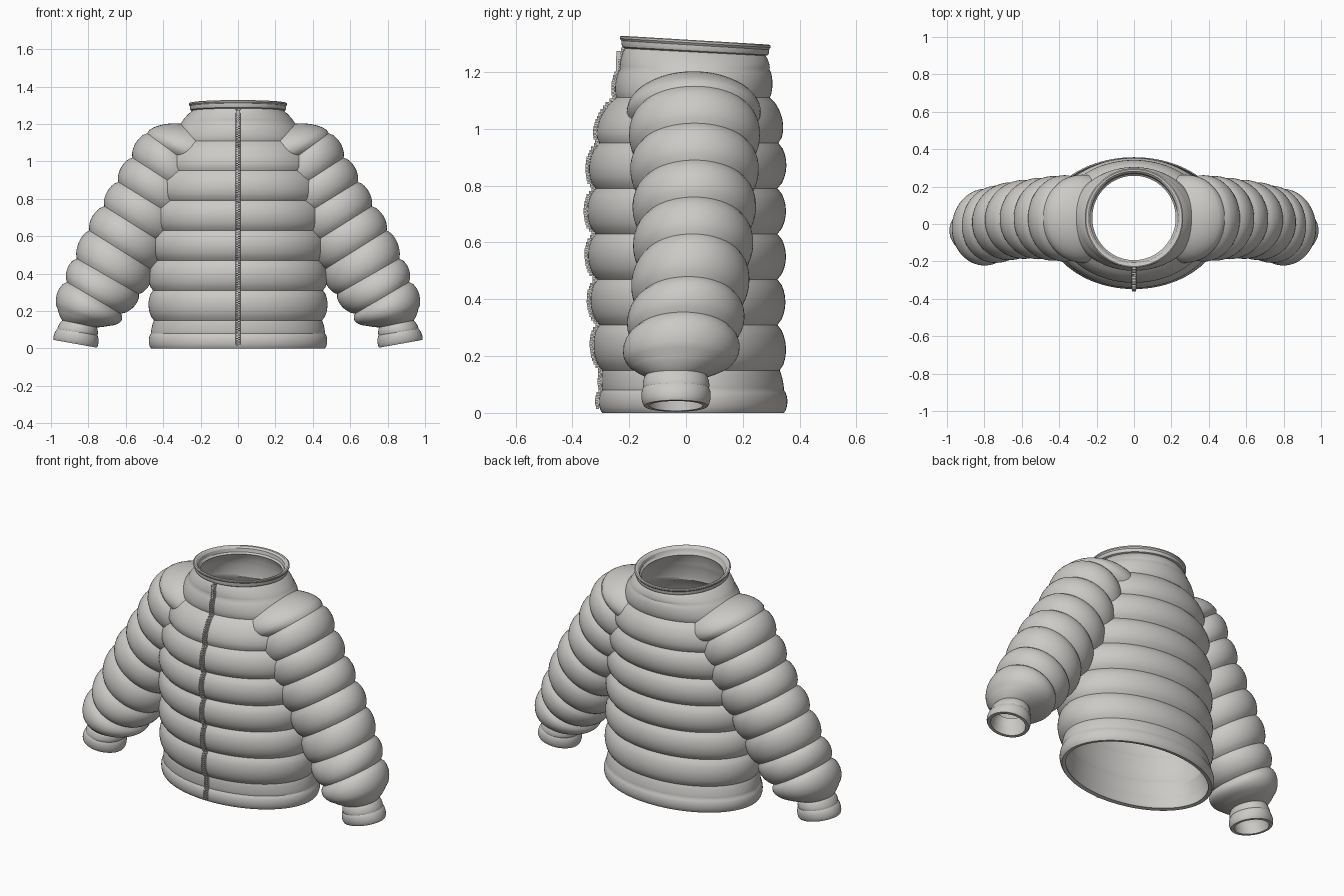
import bpy, bmesh, math
from mathutils import Vector

cube = bpy.data.objects.get("Cube")
if cube:
    bpy.data.objects.remove(cube, do_unlink=True)

fabric = bpy.data.materials.new("warm grey fabric")
fabric.use_nodes = True
GREY = (0.6, 0.59, 0.57, 1)
fabric.diffuse_color = GREY
fabric.node_tree.nodes["Principled BSDF"].inputs["Base Color"].default_value = GREY


def finish(name, bm, smooth=True):
    """Turn a bmesh into a named, shaded object."""
    bmesh.ops.recalc_face_normals(bm, faces=bm.faces)
    mesh = bpy.data.meshes.new(name)
    bm.to_mesh(mesh)
    bm.free()
    mesh.materials.append(fabric)
    ob = bpy.data.objects.new(name, mesh)
    bpy.context.collection.objects.link(ob)
    if smooth:
        bpy.ops.object.select_all(action="DESELECT")
        ob.select_set(True)
        bpy.context.view_layer.objects.active = ob
        bpy.ops.object.shade_smooth_by_angle(angle=math.radians(32))
    return ob


def loft(bm, rings, loop=False):
    """Bridge rings of points with quads."""
    rows = [[bm.verts.new(p) for p in ring] for ring in rings]
    pairs = list(zip(rows, rows[1:]))
    if loop:
        pairs.append((rows[-1], rows[0]))
    for a, b in pairs:
        n = len(a)
        for i in range(n):
            j = (i + 1) % n
            bm.faces.new((a[i], a[j], b[j], b[i]))
    return rows


def puffed(stations, steps=8):
    """Blend neighbouring seams; the last value of each is the bulge above it."""
    out = []
    for a, b in zip(stations, stations[1:]):
        for k in range(steps):
            t = k / steps
            puff = a[-1] * math.sin(math.pi * t) ** 0.65
            out.append([u + (v - u) * t for u, v in zip(a[:-1], b[:-1])] + [puff])
    out.append(list(stations[-1][:-1]) + [0])
    return out


# Body seams: height, half width, front y, back y, bulge of the panel above
BODY = [
    (0.00, 0.465, -0.295, 0.345, 0.012),
    (0.08, 0.465, -0.295, 0.345, 0.003),
    (0.15, 0.450, -0.295, 0.330, 0.026),
    (0.31, 0.455, -0.305, 0.322, 0.028),
    (0.47, 0.445, -0.312, 0.322, 0.030),
    (0.63, 0.445, -0.318, 0.322, 0.030),
    (0.79, 0.435, -0.318, 0.322, 0.030),
    (0.95, 0.410, -0.305, 0.325, 0.030),
    (1.11, 0.345, -0.245, 0.295, 0.010),
    (1.21, 0.300, -0.232, 0.294, 0.005),
    (1.27, 0.245, -0.215, 0.280, 0),
]
profile = puffed(BODY)


def body_ring(z, hx, front, back, grow, seg=112):
    ring = []
    lean = 0.06 * min(max((z - 1.2) / 0.08, 0), 1)
    for i in range(seg):
        a = 2 * math.pi * i / seg
        y = (front + back) / 2 + ((back - front) / 2 + grow) * math.sin(a)
        ring.append((( hx + grow) * math.cos(a), y, z + lean * (0.035 - y)))
    return ring


def body_at(z):
    """Outer half width, front and back at a height."""
    for a, b in zip(profile, profile[1:]):
        if z <= b[0]:
            t = (z - a[0]) / (b[0] - a[0])
            m = [u + (v - u) * t for u, v in zip(a, b)]
            return m[1] + m[4], m[2] - m[4], m[3] + m[4]
    return BODY[-1][1:4]


# Quilted body with its lining, one closed shell
bm = bmesh.new()
outer = [body_ring(*p) for p in profile]
neck = BODY[-1]
lip = [body_ring(neck[0] + dz, *neck[1:4], g) for dz, g in
       ((0.004, 0.009), (0.012, 0.012), (0.024, 0.012), (0.032, 0.018), (0.039, 0.018),
        (0.042, 0.012), (0.040, 0.002), (0.030, -0.008), (0.010, -0.012))]
lining = [body_ring(max(p[0], 0.004), p[1], p[2], p[3], p[4] * 0.4 - 0.022)
          for p in reversed(profile)]
loft(bm, outer + lip + lining, loop=True)
finish("jacket_body", bm)

# Sleeve seams: outer x z, inner x z, middle y, half depth, bulge
SLEEVE = [
    (0.260, 1.190, 0.08, 0.98, 0.025, 0.185, 0.040),
    (0.485, 1.150, 0.20, 0.94, 0.030, 0.205, 0.026),
    (0.565, 1.020, 0.24, 0.81, 0.030, 0.205, 0.026),
    (0.640, 0.890, 0.30, 0.68, 0.030, 0.195, 0.026),
    (0.715, 0.760, 0.38, 0.55, 0.028, 0.188, 0.026),
    (0.795, 0.630, 0.46, 0.42, 0.022, 0.183, 0.026),
    (0.862, 0.480, 0.53, 0.29, 0.008, 0.180, 0.026),
    (0.915, 0.355, 0.625, 0.185, -0.010, 0.180, 0.032),
    (0.962, 0.205, 0.695, 0.120, -0.025, 0.165, 0.004),
    (0.940, 0.150, 0.755, 0.112, -0.035, 0.108, 0.004),
    (0.965, 0.105, 0.752, 0.070, -0.035, 0.116, 0.008),
    (0.985, 0.045, 0.755, 0.004, -0.035, 0.112, 0),
]


def sleeve_ring(side, ox, oz, ix, iz, yc, hy, grow, seg=64):
    out, inn = Vector((ox, 0, oz)), Vector((ix, 0, iz))
    mid, half = (out + inn) / 2, (out - inn) / 2
    axis = half.normalized() * (half.length + grow)
    ring = []
    for i in range(seg):
        a = 2 * math.pi * i / seg
        p = mid + axis * math.cos(a)
        ring.append((side * p.x, yc + (hy + grow) * math.sin(a), max(p.z, 0.002)))
    return ring


def buried(face):
    """True where a sleeve face would show inside the body."""
    c = face.calc_center_median()
    hx, front, back = body_at(c.z)
    y = (c.y - (front + back) / 2) / ((back - front) / 2)
    return c.z < 1.25 and (c.x / hx) ** 2 + y * y < 0.87


for side, label in ((1, "left"), (-1, "right")):
    bm = bmesh.new()
    shell = puffed(SLEEVE)
    rings = [sleeve_ring(side, *s) for s in shell]
    # Cuff opening turned in and closed deep inside the arm
    rings += [sleeve_ring(side, *s[:-1], -0.018) for s in reversed(shell[-36:])]
    rows = loft(bm, rings)
    bm.faces.new(rows[-1])
    bmesh.ops.recalc_face_normals(bm, faces=bm.faces)
    bmesh.ops.delete(bm, geom=[f for f in bm.faces if buried(f)], context="FACES")
    finish(label + "_sleeve", bm)


def add_box(bm, centre, size):
    made = bmesh.ops.create_cube(bm, size=1)["verts"]
    for v in made:
        v.co = Vector([c + p * s for c, p, s in zip(centre, v.co, size)])


# Zip: tape and two staggered rows of teeth along the front
tape, teeth = bmesh.new(), bmesh.new()
rows = []
for k in range(106):
    z = 0.02 + 0.012 * k
    y = body_at(z)[1]
    rows.append([tape.verts.new((x, y - d, z)) for x, d in
                 ((-0.015, -0.003), (-0.012, 0.004), (0.012, 0.004), (0.015, -0.003))])
    for s in (-1, 1):
        add_box(teeth, (s * 0.005, y - 0.007, z + s * 0.003), (0.012, 0.012, 0.006))
for a, b in zip(rows, rows[1:]):
    for i in range(3):
        tape.faces.new((a[i], a[i + 1], b[i + 1], b[i]))
finish("zip_tape", tape)
finish("zip_teeth", teeth, smooth=False)

# Zip slider and hanging tab
pull = bmesh.new()
add_box(pull, (0, -0.236, 1.262), (0.022, 0.016, 0.025))
add_box(pull, (0, -0.243, 1.205), (0.012, 0.006, 0.1))
finish("zip_pull", pull, smooth=False)
